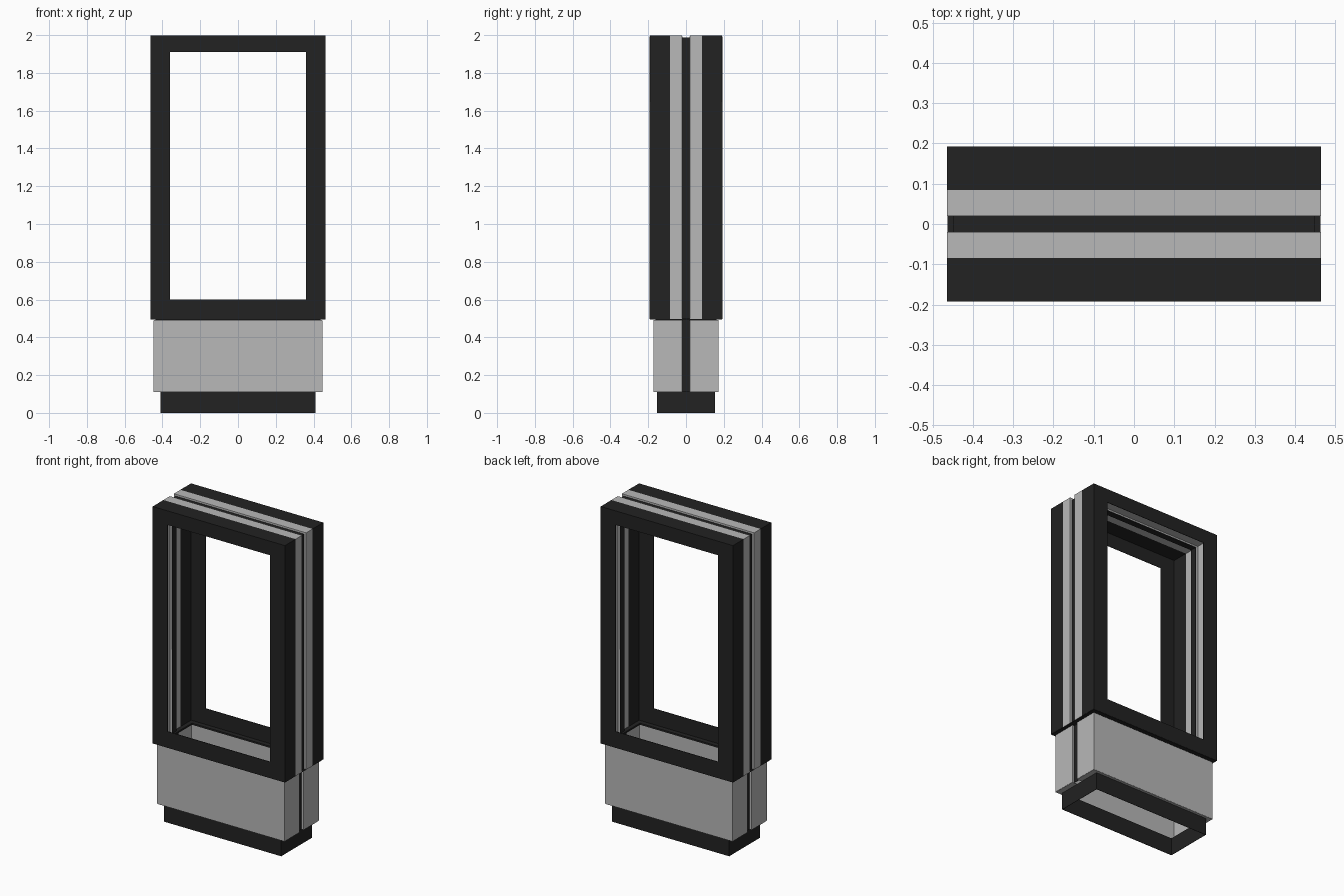
import bpy, bmesh

if "Cube" in bpy.data.objects:
    bpy.data.objects.remove(bpy.data.objects["Cube"])


def material(name, v):
    m = bpy.data.materials.new(name)
    m.diffuse_color = (v, v, v, 1)
    m.use_nodes = True
    m.node_tree.nodes["Principled BSDF"].inputs["Base Color"].default_value = m.diffuse_color
    return m


BLACK = material("charcoal black", 0.016)
GREY = material("light grey", 0.48)


def loft(name, loops, mat, mirror=False, closed=True, skip=()):
    """Thin sheet through successive loops; skip holds (band, side) pairs left open."""
    bm = bmesh.new()
    rows = [[bm.verts.new(p) for p in loop] for loop in loops]
    n = len(rows[0])
    for b in range(len(rows) - 1):
        for s in range(n if closed else n - 1):
            if (b, s) in skip:
                continue
            t = (s + 1) % n
            bm.faces.new((rows[b][s], rows[b][t], rows[b + 1][t], rows[b + 1][s]))
    bmesh.ops.recalc_face_normals(bm, faces=bm.faces)
    me = bpy.data.meshes.new(name)
    bm.to_mesh(me)
    bm.free()
    me.materials.append(mat)
    ob = bpy.data.objects.new(name, me)
    bpy.context.collection.objects.link(ob)
    if mirror:
        m = ob.modifiers.new("mirror", 'MIRROR')
        m.use_axis = (False, True, False)
        m.use_mirror_merge = False
    sol = ob.modifiers.new("sheet thickness", 'SOLIDIFY')
    sol.thickness = 0.003
    sol.offset = 0
    return ob


def upright(w, z0, z1, y):
    """Rectangle standing in the xz plane; side 0 is the bottom."""
    return [(-w, y, z0), (w, y, z0), (w, y, z1), (-w, y, z1)]


def flat(w, d, z):
    """Rectangle lying in the xy plane."""
    return [(-w, -d, z), (w, -d, z), (w, d, z), (-w, d, z)]


W, D, Z0, Z1 = 0.463, 0.191, 0.497, 1.998

# Upper hollow frame: black bezels front and back, open underneath
loft("bezel", [upright(0.36, 0.60, 1.91, -D), upright(W, Z0, Z1, -D),
               upright(W, Z0, Z1, -0.085)], BLACK, mirror=True, skip={(1, 0)})

# Grey bands behind the bezels, stepping in to the central groove
loft("frame_band", [upright(W, Z0, Z1, -0.085), upright(W, Z0, Z1, -0.021),
                    upright(0.448, Z0, 1.987, -0.021)],
     GREY, mirror=True, skip={(0, 0), (1, 0)})

# Black groove strip around the frame
loft("frame_groove", [upright(0.448, Z0, 1.987, -0.021),
                      upright(0.448, Z0, 1.987, 0.021)], BLACK, skip={(0, 0)})

# Underside of the frame and the short neck below it
loft("frame_underside", [flat(W, D, Z0), flat(0.435, 0.16, Z0),
                         flat(0.435, 0.16, 0.489)], BLACK)

# Grey base cover: a U-shaped shell, mirrored front to back
B, BD = 0.446, 0.171


def cover(z):
    return [(-0.432, -0.021, z), (-B, -0.021, z), (-B, -BD, z),
            (B, -BD, z), (B, -0.021, z), (0.432, -0.021, z)]


loft("base_cover", [cover(0.111), cover(0.489)], GREY, mirror=True, closed=False)

# Rims closing the cover against the neck and the foot
for name, z, w, d in (("cover_top_rim", 0.489, 0.435, 0.16),
                      ("cover_bottom_rim", 0.111, 0.41, 0.153)):
    def half(w, d):
        return [(-w, -0.021, z), (-w, -d, z), (w, -d, z), (w, -0.021, z)]
    loft(name, [half(B, BD), half(w, d)], GREY, mirror=True, closed=False)

# Black groove strips on the sides of the base
for side, x in (("left", -0.432), ("right", 0.432)):
    loft("base_groove_" + side, [[(x, -0.021, 0.111), (x, 0.021, 0.111)],
                                 [(x, -0.021, Z0), (x, 0.021, Z0)]],
         BLACK, closed=False)

# Black hollow foot
loft("foot", [flat(0.41, 0.153, 0), flat(0.41, 0.153, 0.111)], BLACK)
